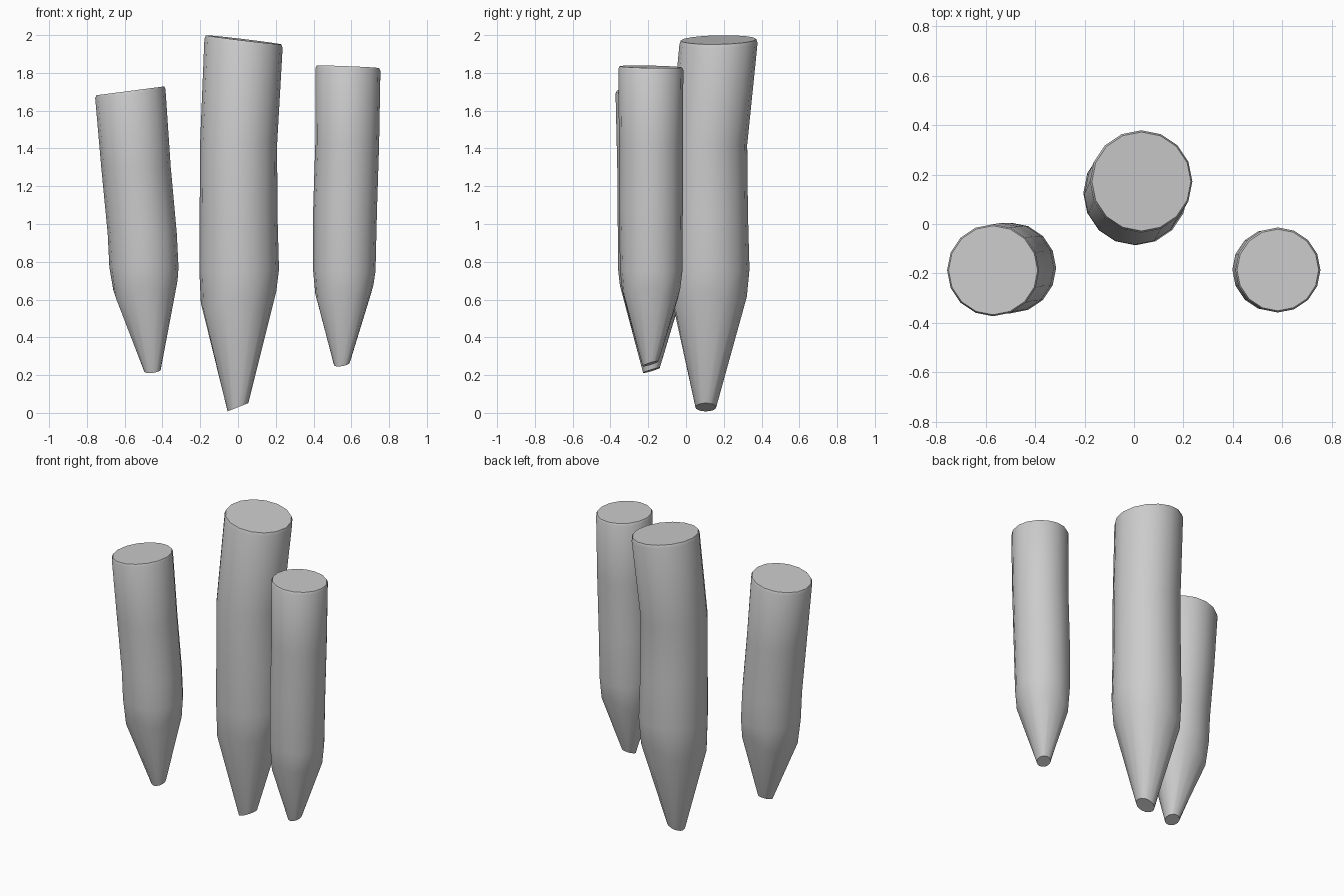
import bpy, bmesh
from math import sin, cos, pi, radians

if "Cube" in bpy.data.objects:
    bpy.data.objects.remove(bpy.data.objects["Cube"])

SIDES = 16


def stake(name, rings, tip_slope, top_slope, scallop):
    """Loft a wobbly log from rings of (x, y, z, radius), tip first.
    Slopes tilt the end faces; scallop waves the carved shoulder."""
    bm = bmesh.new()
    loops = []
    for k, (cx, cy, cz, r) in enumerate(rings):
        loop = []
        for i in range(SIDES):
            a = 2 * pi * i / SIDES + pi / 2
            dx, dy = r * cos(a), r * sin(a)
            z = cz
            if k == 0:
                z += tip_slope[0] * dx + tip_slope[1] * dy
            elif k >= len(rings) - 2:
                z += top_slope[0] * dx + top_slope[1] * dy
            elif k == 1:
                z += scallop * cos(4 * a + 0.6) + 0.15 * dx
            loop.append(bm.verts.new((cx + dx, cy + dy, z)))
        loops.append(loop)
    for lo, hi in zip(loops, loops[1:]):
        for i in range(SIDES):
            j = (i + 1) % SIDES
            bm.faces.new((lo[i], lo[j], hi[j], hi[i]))
    bm.faces.new(loops[0][::-1])
    bm.faces.new(loops[-1])
    bmesh.ops.recalc_face_normals(bm, faces=bm.faces)
    me = bpy.data.meshes.new(name)
    bm.to_mesh(me)
    bm.free()
    ob = bpy.data.objects.new(name, me)
    bpy.context.collection.objects.link(ob)
    bpy.context.view_layer.objects.active = ob
    ob.select_set(True)
    bpy.ops.object.shade_smooth_by_angle(angle=radians(40))
    ob.select_set(False)


# Tall middle stake
stake("middle_stake", [
    (0.0, 0.105, 0.03, 0.055),
    (0.003, 0.122, 0.59, 0.2),
    (0.006, 0.125, 0.76, 0.211),
    (0.003, 0.122, 1.05, 0.206),
    (0.003, 0.12, 1.42, 0.204),
    (0.029, 0.172, 1.955, 0.207),
    (0.03, 0.172, 1.975, 0.2),
], (0.4, 0.0), (-0.12, 0.02), 0.03)

# Left stake, leaning outward
stake("left_stake", [
    (-0.453, -0.183, 0.225, 0.044),
    (-0.49, -0.18, 0.65, 0.17),
    (-0.498, -0.178, 0.77, 0.183),
    (-0.507, -0.178, 0.95, 0.183),
    (-0.54, -0.18, 1.3, 0.184),
    (-0.57, -0.187, 1.69, 0.186),
    (-0.57, -0.187, 1.705, 0.18),
], (0.1, 0.3), (0.13, 0.0), 0.03)

# Right stake
stake("right_stake", [
    (0.55, -0.188, 0.26, 0.042),
    (0.563, -0.185, 0.63, 0.154),
    (0.563, -0.184, 0.75, 0.165),
    (0.567, -0.186, 1.08, 0.169),
    (0.578, -0.186, 1.42, 0.169),
    (0.582, -0.186, 1.818, 0.172),
    (0.582, -0.186, 1.832, 0.165),
], (0.15, 0.3), (-0.04, -0.02), 0.03)
